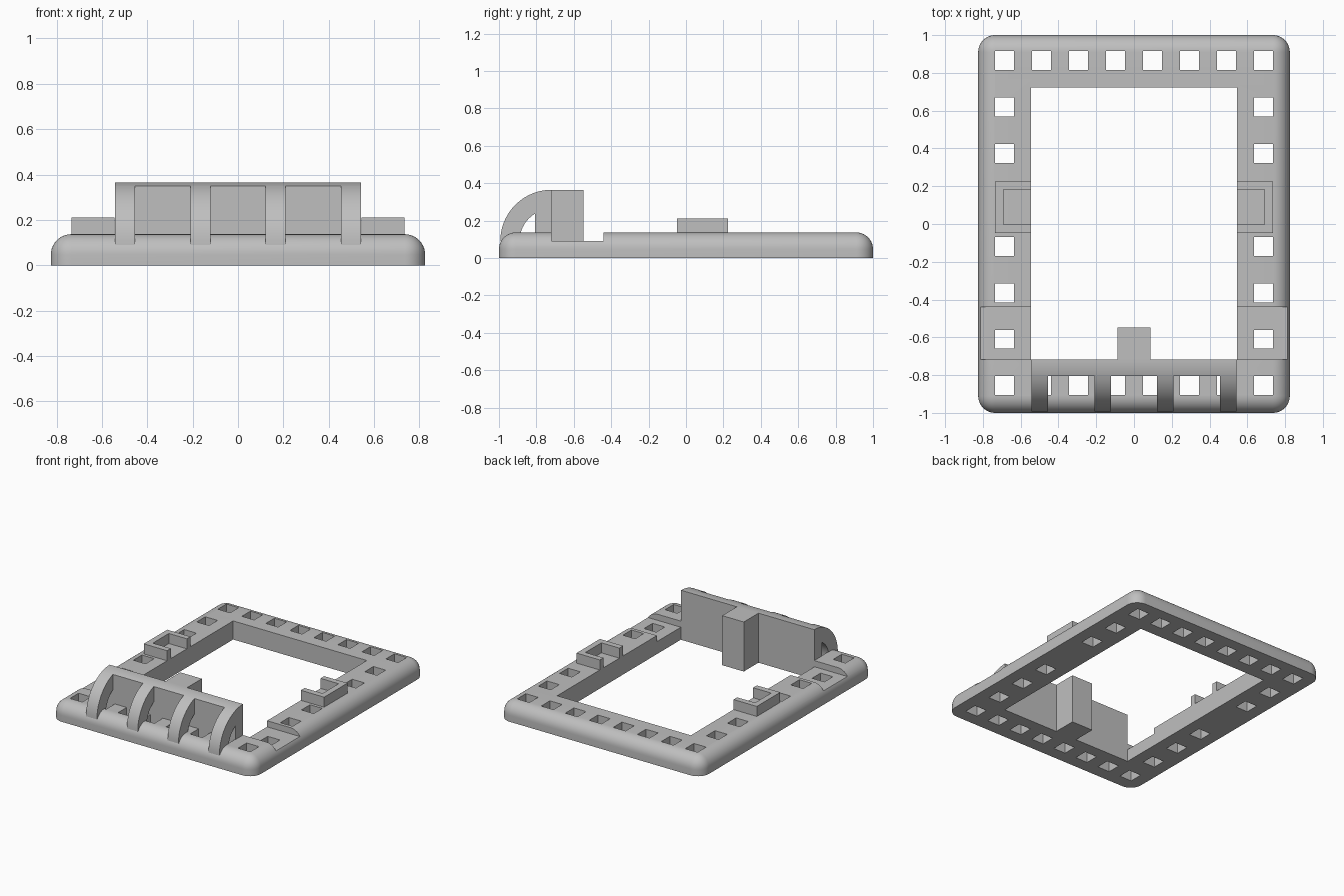
import bpy, bmesh, math

if "Cube" in bpy.data.objects:
    bpy.data.objects.remove(bpy.data.objects["Cube"])

grey = bpy.data.materials.new("plain grey")
grey.diffuse_color = (0.52, 0.52, 0.52, 1)
grey.use_nodes = True
grey.node_tree.nodes["Principled BSDF"].inputs["Base Color"].default_value = grey.diffuse_color


def finish(name, bm, smooth=False):
    bmesh.ops.recalc_face_normals(bm, faces=bm.faces[:])
    me = bpy.data.meshes.new(name)
    bm.to_mesh(me)
    bm.free()
    me.materials.append(grey)
    ob = bpy.data.objects.new(name, me)
    bpy.context.collection.objects.link(ob)
    if smooth:
        shade(ob)
    return ob


def shade(ob):
    bpy.ops.object.select_all(action='DESELECT')
    ob.select_set(True)
    bpy.context.view_layer.objects.active = ob
    bpy.ops.object.shade_smooth_by_angle(angle=math.radians(30))


def add_box(bm, x0, x1, y0, y1, z0, z1):
    vs = bmesh.ops.create_cube(bm, size=1)['verts']
    for v in vs:
        v.co = ((x0 + x1) / 2 + v.co.x * (x1 - x0),
                (y0 + y1) / 2 + v.co.y * (y1 - y0),
                (z0 + z1) / 2 + v.co.z * (z1 - z0))


def extrude_x(bm, profile, x0, x1):
    # closed (y, z) profile pulled along x
    a = [bm.verts.new((x0, y, z)) for y, z in profile]
    b = [bm.verts.new((x1, y, z)) for y, z in profile]
    n = len(a)
    bm.faces.new(a)
    bm.faces.new(b[::-1])
    for i in range(n):
        bm.faces.new((a[i], a[(i + 1) % n], b[(i + 1) % n], b[i]))


def arc(r, a0, a1, n=16):
    # points round the hood axis, angle measured from -y upward
    return [(-0.718 - r * math.cos(a0 + (a1 - a0) * i / n),
             0.09 + r * math.sin(a0 + (a1 - a0) * i / n)) for i in range(n + 1)]


# base frame: rounded slab with a flat underside
H = 0.137
bm = bmesh.new()
add_box(bm, -0.825, 0.825, -1, 1, 0, H)
edges = [e for e in bm.edges if any(v.co.z > 0.01 for v in e.verts)]
bmesh.ops.bevel(bm, geom=edges, offset=0.09, segments=10, profile=0.5, affect='EDGES')
frame = finish("base_frame", bm)

# cutters: opening with peg holes, then the two shallow side notches
holes = bmesh.new()
add_box(holes, -0.545, 0.545, -0.718, 0.722, -0.1, 0.3)
spots = [(-0.685 + i * 1.37 / 7, y) for i in range(8) for y in (-0.856, 0.865)]
spots += [(s * 0.685, 0.865 - j * 0.2459) for s in (-1, 1) for j in (1, 2, 4, 5, 6)]
for x, y in spots:
    add_box(holes, x - 0.05, x + 0.05, y - 0.05, y + 0.05, -0.1, 0.3)
notches = bmesh.new()
for s in (-1, 1):
    add_box(notches, *sorted((s * 0.5, s * 0.9)), -0.718, -0.44, 0.092, 0.3)
cutters = [finish("hole_cutter", holes), finish("notch_cutter", notches)]
for c in cutters:
    c.hide_render = True
    m = frame.modifiers.new("cut", 'BOOLEAN')
    m.operation, m.solver, m.object = 'DIFFERENCE', 'EXACT', c
bpy.context.view_layer.update()
cut = bpy.data.meshes.new_from_object(frame.evaluated_get(bpy.context.evaluated_depsgraph_get()))
frame.modifiers.clear()
frame.data = cut
for c in cutters:
    bpy.data.objects.remove(c)
shade(frame)

# upright wall with a curved top edge
R, W = 0.275, -0.806
bm = bmesh.new()
top = arc(R, math.acos((-0.718 - W) / R), math.pi / 2, 8)
extrude_x(bm, [(-0.718, H), (W, H)] + top, -0.543, 0.543)
finish("hood_wall", bm, True)

# four curved ribs in front of the wall
r_in = 0.172
bm = bmesh.new()
profile = (arc(R, 0, math.acos((-0.718 - W) / R))
           + arc(r_in, math.acos((-0.718 - W) / r_in), 0, 12))
for x0, x1 in ((-0.543, -0.455), (-0.21, -0.122), (0.122, 0.21), (0.455, 0.543)):
    extrude_x(bm, profile, x0, x1)
finish("hood_ribs", bm, True)

# square post behind the wall
bm = bmesh.new()
add_box(bm, -0.088, 0.088, -0.718, -0.547, 0, 0.365)
finish("rear_post", bm)

# C-shaped brackets on both sides, open to the middle
for s, side in ((-1, "left"), (1, "right")):
    bm = bmesh.new()
    pts = [(0.545, -0.047), (0.735, -0.047), (0.735, 0.225), (0.545, 0.225),
           (0.545, 0.183), (0.692, 0.183), (0.692, -0.003), (0.545, -0.003)]
    f = bm.faces.new([bm.verts.new((s * x, y, H)) for x, y in pts])
    up = bmesh.ops.extrude_face_region(bm, geom=[f])['geom']
    bmesh.ops.translate(bm, vec=(0, 0, 0.211 - H),
                        verts=[g for g in up if isinstance(g, bmesh.types.BMVert)])
    finish(side + "_bracket", bm)
